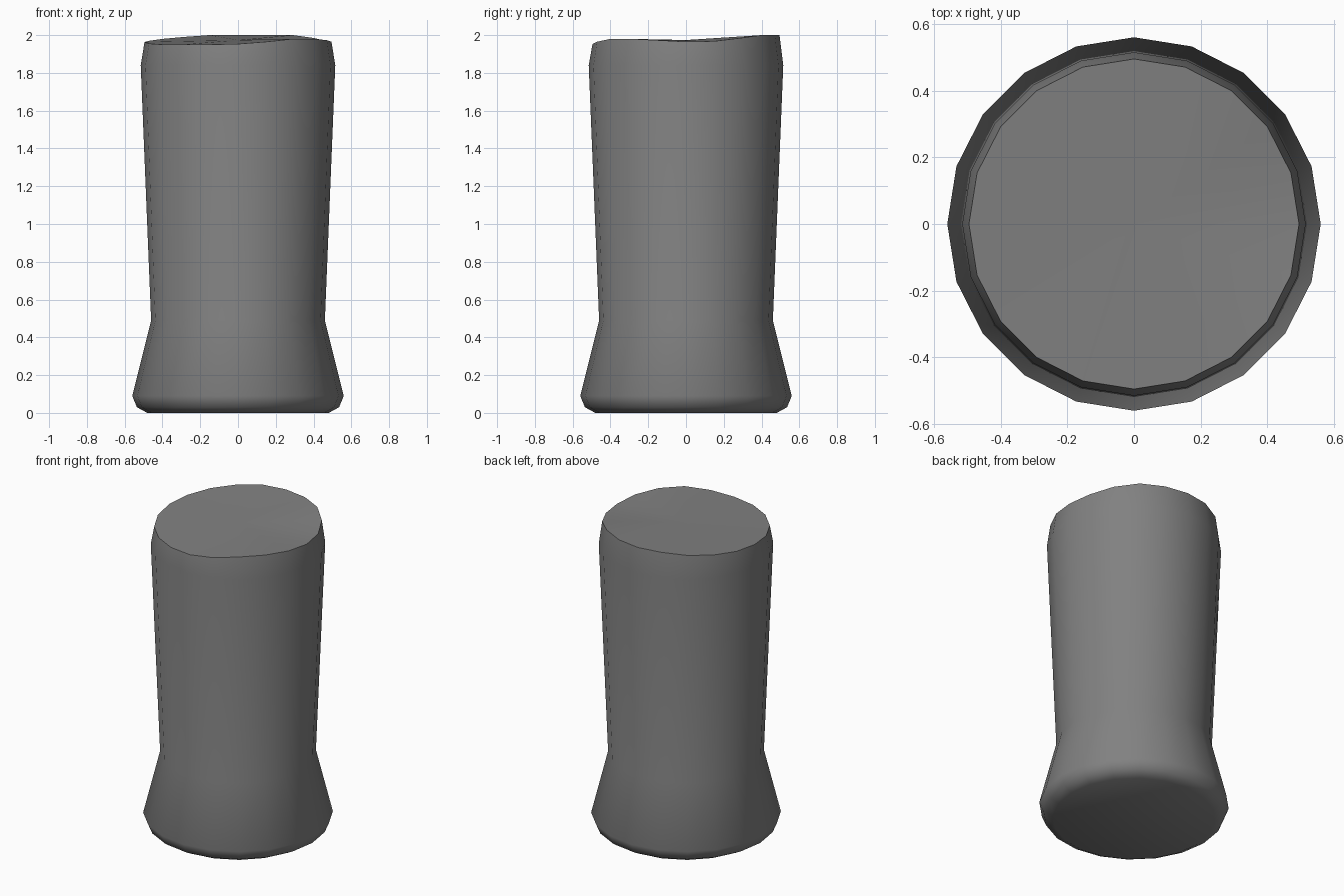
import bpy, bmesh
from math import sin, cos, tau

cube = bpy.data.objects.get("Cube")
if cube:
    bpy.data.objects.remove(cube, do_unlink=True)

SIDES = 20
# Radius and height, from the base up to just below the rim
PROFILE = [(0.48, 0), (0.535, 0.03), (0.56, 0.09), (0.46, 0.49), (0.515, 1.84)]
RIM_RADIUS = 0.495
# Uneven rim heights, evenly spaced anticlockwise from +x
RIM = [1.965, 1.968, 1.985, 2, 2, 2, 2, 1.99, 1.98, 1.97,
       1.963, 1.955, 1.95, 1.95, 1.95, 1.953, 1.965, 1.98, 1.98, 1.973]

grey = bpy.data.materials.new("grey")
grey.use_nodes = True
grey.diffuse_color = (0.22, 0.22, 0.22, 1)
grey.node_tree.nodes["Principled BSDF"].inputs["Base Color"].default_value = grey.diffuse_color


def ring(bm, radius, heights):
    return [bm.verts.new((radius * cos(tau * i / SIDES), radius * sin(tau * i / SIDES), z))
            for i, z in enumerate(heights)]


# Flared post body with an uneven top
bm = bmesh.new()
rings = [ring(bm, r, [z] * SIDES) for r, z in PROFILE]
rings.append(ring(bm, RIM_RADIUS, RIM))
for low, high in zip(rings, rings[1:]):
    for i in range(SIDES):
        j = (i + 1) % SIDES
        bm.faces.new((low[i], low[j], high[j], high[i]))

# Flat base and fanned top
bm.faces.new(rings[0][::-1])
centre = bm.verts.new((0, 0, sum(RIM) / SIDES))
for i in range(SIDES):
    bm.faces.new((rings[-1][i], rings[-1][(i + 1) % SIDES], centre))

mesh = bpy.data.meshes.new("post")
bm.to_mesh(mesh)
bm.free()
mesh.materials.append(grey)
post = bpy.data.objects.new("post", mesh)
bpy.context.collection.objects.link(post)
bpy.context.view_layer.objects.active = post
post.select_set(True)
bpy.ops.object.shade_smooth_by_angle(angle=0.9)
